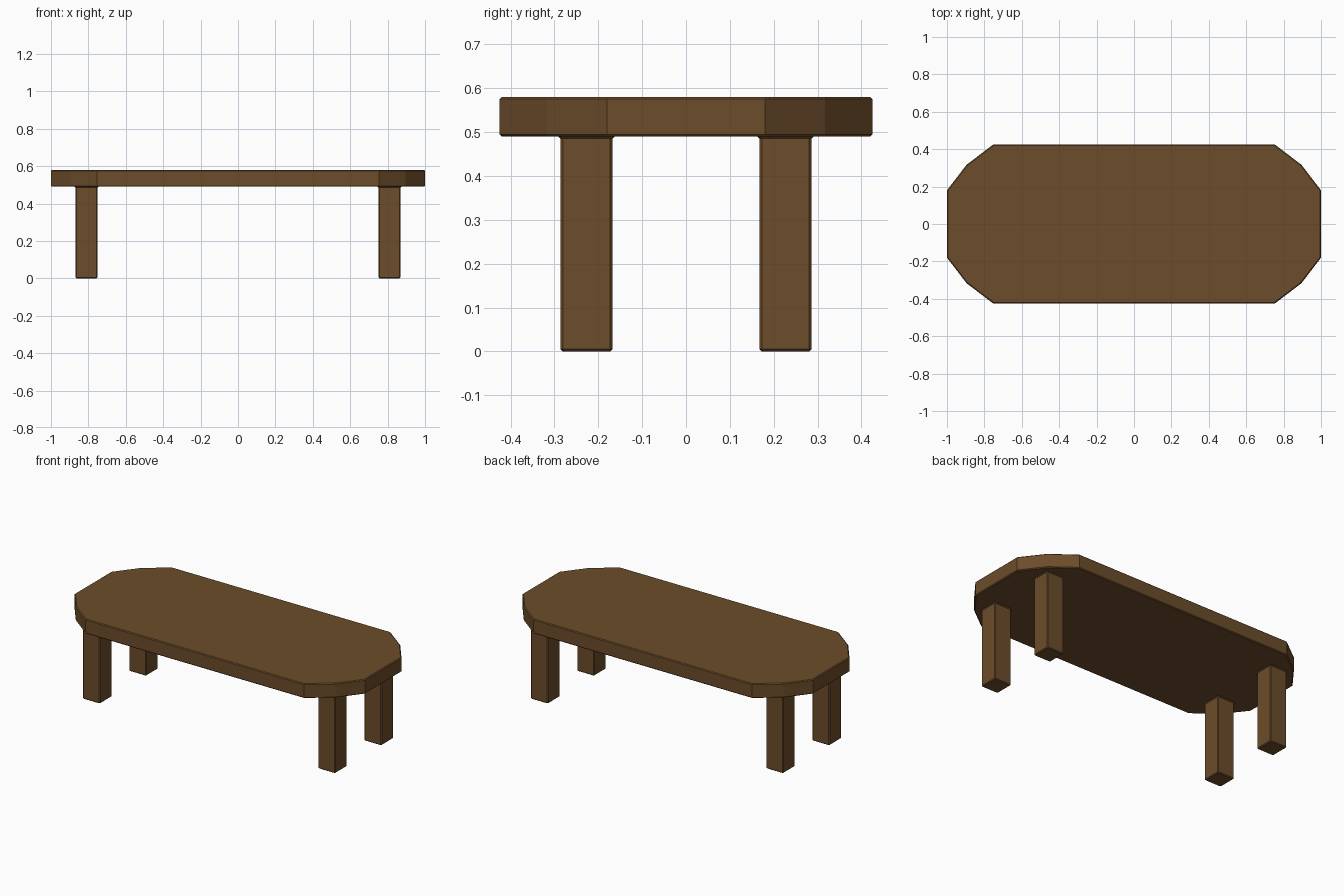
import bpy
import bmesh

if "Cube" in bpy.data.objects:
    bpy.data.objects.remove(bpy.data.objects["Cube"])

wood = bpy.data.materials.new("brown_wood")
wood.diffuse_color = (0.15, 0.073, 0.023, 1)
wood.use_nodes = True
wood.node_tree.nodes["Principled BSDF"].inputs["Base Color"].default_value = wood.diffuse_color

BEVEL = 0.005


def loft(name, rings):
    """Skin a stack of equal-length vertex rings and cap both ends."""
    bm = bmesh.new()
    loops = [[bm.verts.new(p) for p in ring] for ring in rings]
    for low, high in zip(loops, loops[1:]):
        n = len(low)
        for i in range(n):
            j = (i + 1) % n
            bm.faces.new((low[i], low[j], high[j], high[i]))
    bm.faces.new(loops[0][::-1])
    bm.faces.new(loops[-1])
    bmesh.ops.recalc_face_normals(bm, faces=bm.faces)
    mesh = bpy.data.meshes.new(name)
    bm.to_mesh(mesh)
    bm.free()
    mesh.materials.append(wood)
    obj = bpy.data.objects.new(name, mesh)
    bpy.context.collection.objects.link(obj)
    return obj


# Tabletop: long slab with faceted round ends and softened rims
corner = [(1.0, 0.18), (0.895, 0.317), (0.753, 0.425)]
outline = (corner
           + [(-x, y) for x, y in reversed(corner)]
           + [(-x, -y) for x, y in corner]
           + [(x, -y) for x, y in reversed(corner)])


def slab_ring(inset, z):
    return [(x * (1 - inset), y * (1 - inset / 0.425), z) for x, y in outline]


loft("tabletop", [slab_ring(BEVEL, 0.49), slab_ring(0, 0.49 + BEVEL),
                  slab_ring(0, 0.58 - BEVEL), slab_ring(BEVEL, 0.58)])


# Legs: square posts with chamfered edges and a tiny flare under the top
def leg_ring(cx, cy, h, z):
    k = h - BEVEL
    pts = [(h, -k), (h, k), (k, h), (-k, h), (-h, k), (-h, -k), (-k, -h), (k, -h)]
    return [(cx + x, cy + y, z) for x, y in pts]


profile = [(0.054, 0), (0.059, BEVEL), (0.059, 0.485), (0.064, 0.49), (0.064, 0.495)]
for side, sx in (("left", -1), ("right", 1)):
    for end, sy in (("front", -1), ("back", 1)):
        loft(f"{end}_{side}_leg",
             [leg_ring(sx * 0.81, sy * 0.227, h, z) for h, z in profile])
